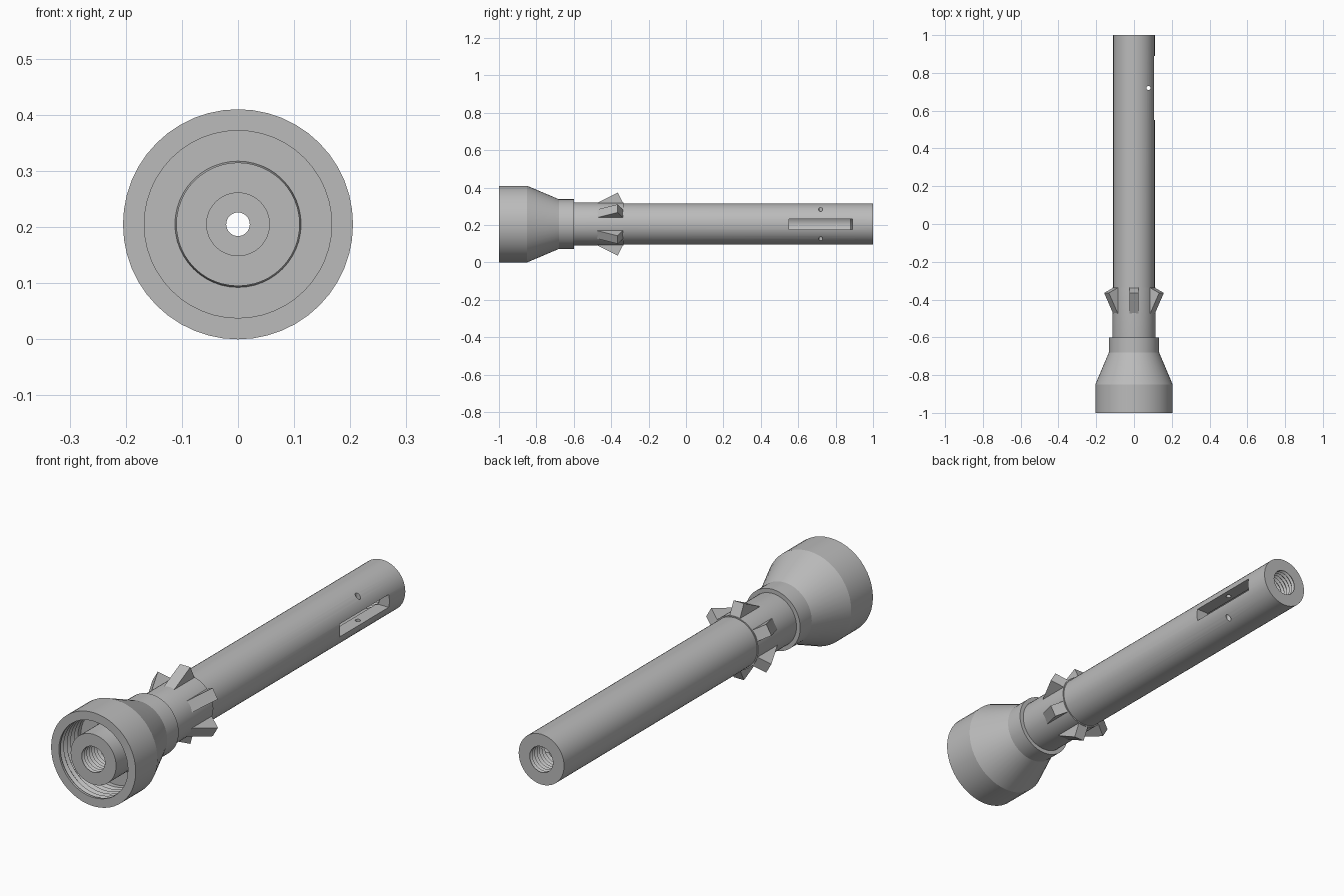
import bpy, bmesh, math
from mathutils import Matrix, Vector

cube = bpy.data.objects.get("Cube")
if cube:
    bpy.data.objects.remove(cube, do_unlink=True)

AXIS_Z = 0.205
SEGMENTS = 48

grey = bpy.data.materials.new("satin grey")
grey.use_nodes = True
grey.diffuse_color = (0.5, 0.5, 0.5, 1)
grey.node_tree.nodes["Principled BSDF"].inputs["Base Color"].default_value = (0.5, 0.5, 0.5, 1)


def add_object(name, bm):
    bmesh.ops.recalc_face_normals(bm, faces=bm.faces)
    mesh = bpy.data.meshes.new(name)
    bm.to_mesh(mesh)
    bm.free()
    mesh.materials.append(grey)
    obj = bpy.data.objects.new(name, mesh)
    bpy.context.collection.objects.link(obj)
    return obj


def activate(obj):
    bpy.ops.object.select_all(action='DESELECT')
    obj.select_set(True)
    bpy.context.view_layer.objects.active = obj


def lathe(name, profile):
    """Revolve a closed (y, radius) outline about the long axis."""
    bm = bmesh.new()
    rings = []
    for i in range(SEGMENTS):
        a = 2 * math.pi * i / SEGMENTS
        rings.append([bm.verts.new((r * math.cos(a), y, AXIS_Z + r * math.sin(a)))
                      for y, r in profile])
    n = len(profile)
    for i, ring in enumerate(rings):
        following = rings[(i + 1) % SEGMENTS]
        for j in range(n):
            k = (j + 1) % n
            bm.faces.new((ring[j], ring[k], following[k], following[j]))
    return add_object(name, bm)


def thread(start, end, radius, depth, turns):
    """V-shaped grooves cut outward from a bore."""
    points = []
    pitch = (end - start) / turns
    for i in range(turns):
        y = start + i * pitch
        points += [(y, radius), (y + pitch / 2, radius + depth)]
    return points + [(end, radius)]


def cut(target, cutter):
    mod = target.modifiers.new("cut", 'BOOLEAN')
    mod.operation = 'DIFFERENCE'
    mod.solver = 'EXACT'
    mod.object = cutter
    activate(target)
    bpy.ops.object.modifier_apply(modifier=mod.name)
    bpy.data.objects.remove(cutter, do_unlink=True)


# Long tube with a collar, threaded ends and a narrow passage
tube = lathe("tube", [(-1, 0.11), (-0.86, 0.11), (-0.84, 0.115), (-0.335, 0.115),
                      (-0.335, 0.11), (1, 0.11)]
             + thread(1, 0.88, 0.056, 0.008, 7)
             + [(0.5, 0.056), (0.5, 0.021), (-0.78, 0.021), (-0.78, 0.056)]
             + thread(-0.86, -1, 0.056, 0.008, 8))

# Side slot opening into the bore
bm = bmesh.new()
bmesh.ops.create_cube(bm, size=1, matrix=Matrix.Translation((0.12, 0.72, AXIS_Z))
                      @ Matrix.Diagonal((0.17, 0.34, 0.056, 1)))
cut(tube, add_object("slot_cutter", bm))

# Vertical pin hole
bm = bmesh.new()
bmesh.ops.create_cone(bm, cap_ends=True, segments=16, radius1=0.011, radius2=0.011,
                      depth=0.5, matrix=Matrix.Translation((0.076, 0.72, AXIS_Z)))
cut(tube, add_object("pin_cutter", bm))

# Flared cap with an internally threaded cup
cap = lathe("flared_cap", [(-1, 0.205), (-0.85, 0.205), (-0.68, 0.133), (-0.6, 0.133),
                           (-0.6, 0.105), (-0.85, 0.105), (-0.85, 0.167)]
            + thread(-0.87, -0.99, 0.167, 0.01, 5) + [(-1, 0.167)])

# Six wedge fins around the collar
bm = bmesh.new()
outline = [(-0.475, 0.113), (-0.365, 0.168), (-0.335, 0.108), (-0.36, 0.1), (-0.47, 0.1)]
for i in range(6):
    turn = Matrix.Rotation(i * math.pi / 3, 4, 'Y')
    sides = [[bm.verts.new(turn @ Vector((x, y, r)) + Vector((0, 0, AXIS_Z)))
              for y, r in outline] for x in (-0.025, 0.025)]
    bm.faces.new(sides[0])
    bm.faces.new(sides[1][::-1])
    for j in range(len(outline)):
        k = (j + 1) % len(outline)
        bm.faces.new((sides[0][j], sides[0][k], sides[1][k], sides[1][j]))
add_object("collar_fins", bm)

for obj in (tube, cap):
    activate(obj)
    bpy.ops.object.shade_smooth_by_angle(angle=math.radians(20))
